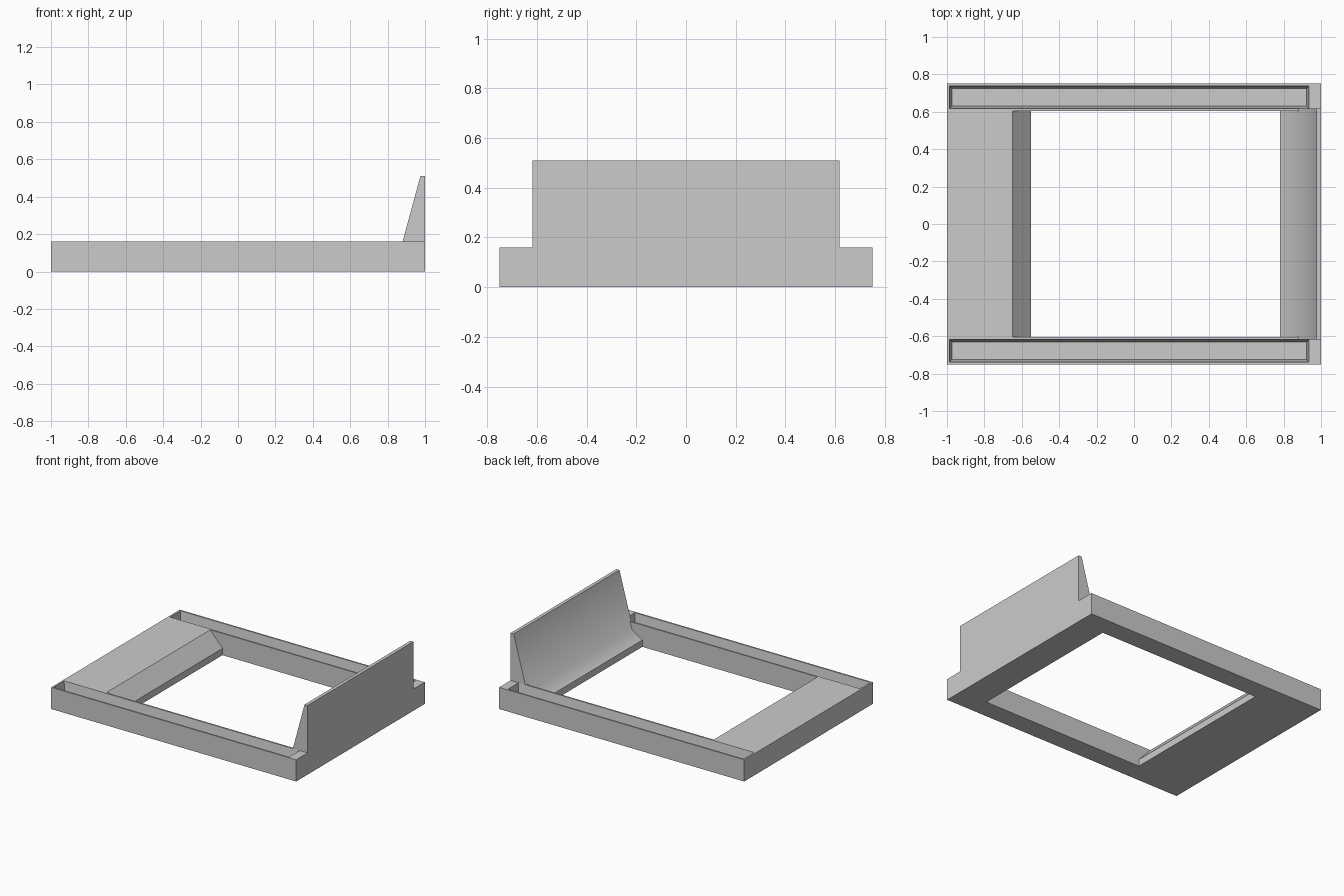
import bpy
import bmesh
import math

cube = bpy.data.objects.get("Cube")
if cube:
    bpy.data.objects.remove(cube, do_unlink=True)

grey = bpy.data.materials.new("plain grey")
grey.use_nodes = True
GREY = (0.6, 0.6, 0.6, 1)
grey.diffuse_color = GREY
grey.node_tree.nodes["Principled BSDF"].inputs["Base Color"].default_value = GREY

HEIGHT = 0.16
RAIL_IN, RAIL_OUT = 0.605, 0.75


def finish(name, bm):
    bmesh.ops.recalc_face_normals(bm, faces=bm.faces)
    mesh = bpy.data.meshes.new(name)
    bm.to_mesh(mesh)
    bm.free()
    mesh.materials.append(grey)
    obj = bpy.data.objects.new(name, mesh)
    bpy.context.collection.objects.link(obj)
    return obj


def extrude_profile(name, profile, half_width):
    """Sweep an x-z outline across y."""
    bm = bmesh.new()
    face = bm.faces.new([bm.verts.new((x, -half_width, z)) for x, z in profile])
    moved = bmesh.ops.extrude_face_region(bm, geom=[face])["geom"]
    verts = [v for v in moved if isinstance(v, bmesh.types.BMVert)]
    bmesh.ops.translate(bm, verts=verts, vec=(0, 2 * half_width, 0))
    return finish(name, bm)


def rail(name, side):
    """Long box with a taper-walled channel sunk in its top."""
    bm = bmesh.new()
    levels = [
        (-1, 1, RAIL_IN, RAIL_OUT, 0),
        (-1, 1, RAIL_IN, RAIL_OUT, HEIGHT),
        (-0.987, 0.935, 0.617, 0.738, HEIGHT),
        (-0.973, 0.923, 0.632, 0.724, 0.05),
    ]
    loops = []
    for x0, x1, y0, y1, z in levels:
        corners = [(x0, y0), (x1, y0), (x1, y1), (x0, y1)]
        loops.append([bm.verts.new((x, y * side, z)) for x, y in corners])
    bm.faces.new(loops[0])
    bm.faces.new(loops[-1])
    for a, b in zip(loops, loops[1:]):
        for i in range(4):
            j = (i + 1) % 4
            bm.faces.new((a[i], a[j], b[j], b[i]))
    return finish(name, bm)


# Channelled side rails
rail("front_rail", -1)
rail("back_rail", 1)

# Flat deck with a bevelled inner edge
extrude_profile("deck_panel",
                [(-1, 0), (-0.55, 0), (-0.55, 0.05), (-0.65, HEIGHT), (-1, HEIGHT)],
                RAIL_IN)

# Upright wall with a softly shaded foot
wall = extrude_profile("upright_wall",
                       [(0.78, 0), (1, 0), (1, 0.51), (0.975, 0.51),
                        (0.865, 0.105), (0.78, 0.05)],
                       0.617)
bpy.ops.object.select_all(action="DESELECT")
wall.select_set(True)
bpy.context.view_layer.objects.active = wall
bpy.ops.object.shade_smooth_by_angle(angle=math.radians(50))
